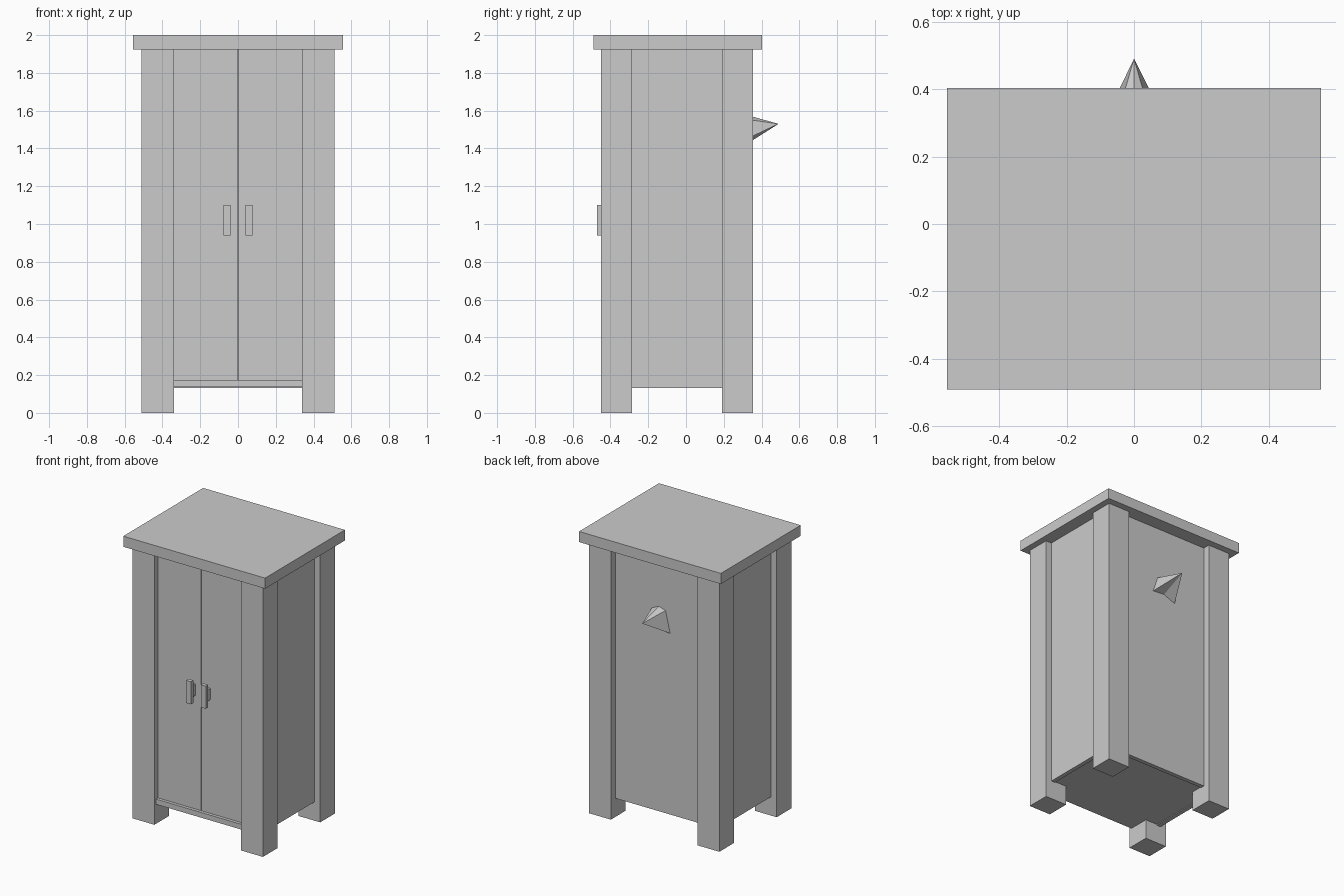
import bpy

if "Cube" in bpy.data.objects:
    bpy.data.objects.remove(bpy.data.objects["Cube"])

def mesh_object(name, verts, faces):
    me = bpy.data.meshes.new(name)
    me.from_pydata(verts, [], faces)
    me.update()
    ob = bpy.data.objects.new(name, me)
    bpy.context.collection.objects.link(ob)
    return ob

def box(name, x, y, z):
    verts = [(a, b, c) for a in x for b in y for c in z]
    faces = [(0, 1, 3, 2), (4, 6, 7, 5), (0, 4, 5, 1),
             (2, 3, 7, 6), (0, 2, 6, 4), (1, 5, 7, 3)]
    return mesh_object(name, verts, faces)

def pair(name, x, y, z):
    # the same box on the right and the left
    box("right_" + name, x, y, z)
    box("left_" + name, (-x[1], -x[0]), y, z)

# Overhanging top board
box("top_board", (-0.555, 0.555), (-0.49, 0.403), (1.925, 2.0))

# Corner posts
pair("front_post", (0.34, 0.51), (-0.45, -0.285), (0, 1.925))
pair("back_post", (0.34, 0.51), (0.19, 0.355), (0, 1.925))

# Recessed side and back panels, bottom board
pair("side_panel", (0.435, 0.465), (-0.40, 0.305), (0.132, 1.925))
box("back_panel", (-0.435, 0.435), (0.275, 0.305), (0.132, 1.925))
box("bottom_board", (-0.435, 0.435), (-0.432, 0.275), (0.138, 0.175))

# Doors with a fine gap, and their handles
pair("door", (0.003, 0.345), (-0.41, -0.38), (0.175, 1.925))
pair("handle_mount", (0.045, 0.071), (-0.445, -0.41), (0.98, 1.06))
pair("handle", (0.039, 0.077), (-0.47, -0.443), (0.94, 1.10))

# Low-poly spike through the back panel
ring = [(0, 1.583), (0.055, 1.557), (0.095, 1.44),
        (0, 1.447), (-0.092, 1.41), (-0.055, 1.567)]
n = len(ring)
verts = [(x, 0.30, z) for x, z in ring] + [(0, 0.49, 1.53)]
faces = [((i + 1) % n, i, n) for i in range(n)] + [tuple(range(n))]
mesh_object("back_spike", verts, faces)

# Consistent outward normals
import bmesh
for ob in bpy.context.collection.objects:
    bm = bmesh.new()
    bm.from_mesh(ob.data)
    bmesh.ops.recalc_face_normals(bm, faces=bm.faces)
    bm.to_mesh(ob.data)
    bm.free()
